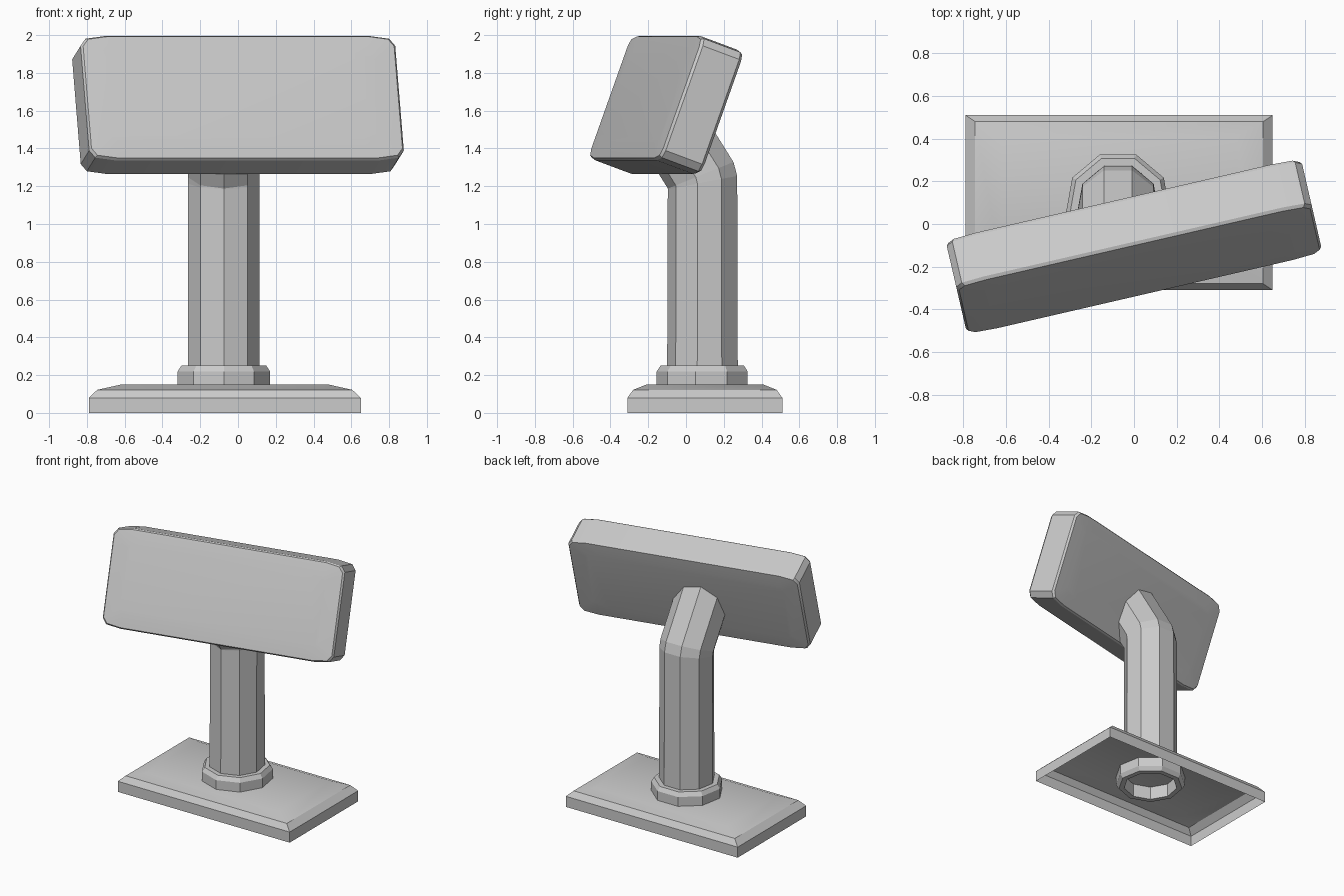
import bpy, bmesh, math
from mathutils import Vector, Matrix

if "Cube" in bpy.data.objects:
    bpy.data.objects.remove(bpy.data.objects["Cube"])


def loft(name, rings, cap_start=False, cap_end=False, closed=False, smooth=False):
    """Skin a list of equal-length point rings into one object."""
    bm = bmesh.new()
    loops = [[bm.verts.new(p) for p in ring] for ring in rings]
    pairs = list(zip(loops, loops[1:])) + ([(loops[-1], loops[0])] if closed else [])
    n = len(loops[0])
    for a, b in pairs:
        for i in range(n):
            j = (i + 1) % n
            bm.faces.new((a[i], a[j], b[j], b[i]))
    if cap_start:
        bm.faces.new(loops[0][::-1])
    if cap_end:
        bm.faces.new(loops[-1])
    if closed or (cap_start and cap_end):
        bmesh.ops.recalc_face_normals(bm, faces=bm.faces[:])
    me = bpy.data.meshes.new(name)
    bm.to_mesh(me)
    bm.free()
    ob = bpy.data.objects.new(name, me)
    bpy.context.collection.objects.link(ob)
    if smooth:
        bpy.ops.object.select_all(action='DESELECT')
        ob.select_set(True)
        bpy.context.view_layer.objects.active = ob
        bpy.ops.object.shade_smooth_by_angle(angle=math.radians(30))
    return ob


PX, PY, SIDES = -0.075, 0.093, 9


def ring(r, z, y=PY, tilt=0.0):
    """Nine-sided ring with a corner at the front, tilted towards the front."""
    rot = Matrix.Rotation(math.radians(tilt), 3, 'X')
    pts = []
    for k in range(SIDES):
        a = -math.pi / 2 + 2 * math.pi * k / SIDES
        pts.append(Vector((PX, y, z)) + rot @ Vector((r * math.cos(a), r * math.sin(a), 0)))
    return pts


def rect(ix, iy, z):
    x0, x1, y0, y1 = -0.79 + ix, 0.65 - ix, -0.31 + iy, 0.51 - iy
    return [(x0, y0, z), (x1, y0, z), (x1, y1, z), (x0, y1, z)]


# Base plate: hollow shell, open underneath
loft("base_plate", [rect(0, 0, 0), rect(0, 0, 0.08), rect(0.045, 0.03, 0.122),
                    rect(0.17, 0.1, 0.15)], cap_end=True, smooth=True)

# Collar around the foot of the post
collar = [(0.19, 0.05), (0.228, 0.05), (0.248, 0.08), (0.248, 0.22), (0.228, 0.25), (0.19, 0.25)]
loft("collar", [ring(r, z) for r, z in collar], closed=True)

# Head placement: turned and leaning back
centre = Vector((0, -0.105, 1.63))
yaw, pitch = math.radians(13), math.radians(-20)
turn = Matrix.Rotation(yaw, 3, 'Z') @ Matrix.Rotation(pitch, 3, 'X')
front = turn @ Vector((0, -1, 0))

# Post: straight, then bent forward into the middle of the head
bend = ring(0.193, 1.26, 0.083, 22)
lean = math.radians(32)
way = Vector((0, -math.sin(lean), math.cos(lean)))
tip = [p + way * ((centre - p).dot(front) / way.dot(front)) for p in bend]
loft("post", [ring(0.193, 0.15), ring(0.193, 1.22, PY, 11), bend, tip], cap_end=True)

# Head: slab with clipped corners and softly domed front and back
corner = [(0.855, 0.295), (0.825, 0.335), (0.72, 0.35)]
outline = corner + [(-x, z) for x, z in corner[::-1]]
outline += [(-x, -z) for x, z in outline]
half = [(0.127, 0.86, 0.72), (0.12, 0.988, 0.975), (0.105, 1, 1)]
steps = half + [(-d, sx, sz) for d, sx, sz in half[::-1]]
loft("head", [[centre + turn @ Vector((x * sx, -d, z * sz)) for x, z in outline]
              for d, sx, sz in steps], cap_start=True, cap_end=True, smooth=True)
